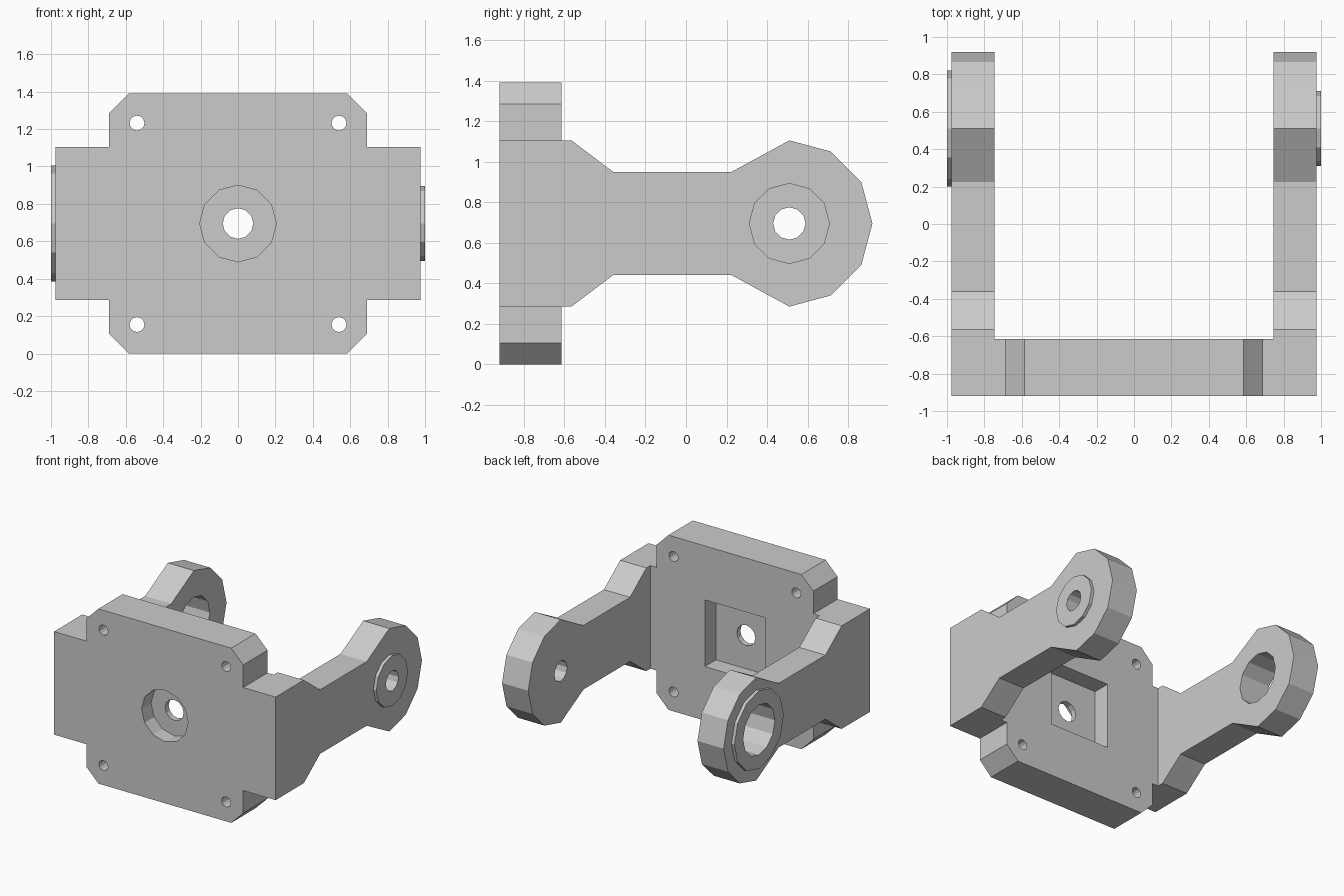
import bpy, bmesh
from math import sin, cos, pi

if "Cube" in bpy.data.objects:
    bpy.data.objects.remove(bpy.data.objects["Cube"])

MID = 0.695          # height of the main axis
PIVOT = (0.51, MID)  # arm pivot in (y, z)


def prism(name, pts, axis, a, b):
    """Extrude a 2D profile along x (profile in y,z) or y (profile in x,z)."""
    place = (lambda p: (a, p[0], p[1])) if axis == 'x' else (lambda p: (p[0], a, p[1]))
    bm = bmesh.new()
    face = bm.faces.new([bm.verts.new(place(p)) for p in pts])
    new = bmesh.ops.extrude_face_region(bm, geom=[face])['geom']
    step = (b - a, 0, 0) if axis == 'x' else (0, b - a, 0)
    bmesh.ops.translate(bm, vec=step, verts=[v for v in new if isinstance(v, bmesh.types.BMVert)])
    bmesh.ops.recalc_face_normals(bm, faces=bm.faces)
    me = bpy.data.meshes.new(name)
    bm.to_mesh(me)
    bm.free()
    ob = bpy.data.objects.new(name, me)
    bpy.context.collection.objects.link(ob)
    return ob


def ring(c, r, n=12):
    return [(c[0] + r * cos(2 * pi * i / n), c[1] + r * sin(2 * pi * i / n)) for i in range(n)]


def combine(body, tool, operation):
    tool.hide_render = True
    mod = body.modifiers.new(tool.name, 'BOOLEAN')
    mod.operation, mod.object, mod.solver = operation, tool, 'EXACT'
    bpy.context.view_layer.objects.active = body
    bpy.ops.object.modifier_apply(modifier=mod.name)
    bpy.data.objects.remove(tool)


# Back plate: chamfered rectangle with a wing on each side
quarter = [(0.975, 0.41), (0.69, 0.41), (0.69, 0.59), (0.585, MID)]
right = [(x, -z) for x, z in reversed(quarter)] + quarter
outline = right + [(-x, -z) for x, z in right]
yoke = prism('yoke_bracket', [(x, z + MID) for x, z in outline], 'y', -0.92, -0.615)

# Two waisted arms with rounded ends
half = [(-0.92, 0.41), (-0.565, 0.41), (-0.36, 0.255), (0.225, 0.255)]
tip = [(PIVOT[0] + 0.41 * cos(i * pi / 6), MID + 0.41 * sin(i * pi / 6)) for i in range(-3, 4)]
arm = [(y, MID - z) for y, z in half] + tip + [(y, MID + z) for y, z in reversed(half)]
for side, boss_r, hole_r in ((1, 0.2, 0.08), (-1, 0.31, 0.2)):
    combine(yoke, prism('arm', arm, 'x', side * 0.745, side * 0.975), 'UNION')
    combine(yoke, prism('boss', ring(PIVOT, boss_r), 'x', side * 0.9, side * 1.0), 'UNION')
    combine(yoke, prism('pivot_hole', ring(PIVOT, hole_r), 'x', side * 0.6, side * 1.2), 'DIFFERENCE')

# Centre of the plate: round front recess, square rear pocket, through hole
combine(yoke, prism('recess', ring((0, MID), 0.205), 'y', -1.1, -0.8), 'DIFFERENCE')
s = 0.265
square = [(-s, MID - s), (s, MID - s), (s, MID + s), (-s, MID + s)]
combine(yoke, prism('pocket', square, 'y', -0.755, -0.4), 'DIFFERENCE')
combine(yoke, prism('centre_hole', ring((0, MID), 0.082), 'y', -1.1, -0.4), 'DIFFERENCE')

# Four corner screw holes
for x in (-0.54, 0.54):
    for z in (0.155, 1.232):
        combine(yoke, prism('screw_hole', ring((x, z), 0.04), 'y', -1.1, -0.4), 'DIFFERENCE')
